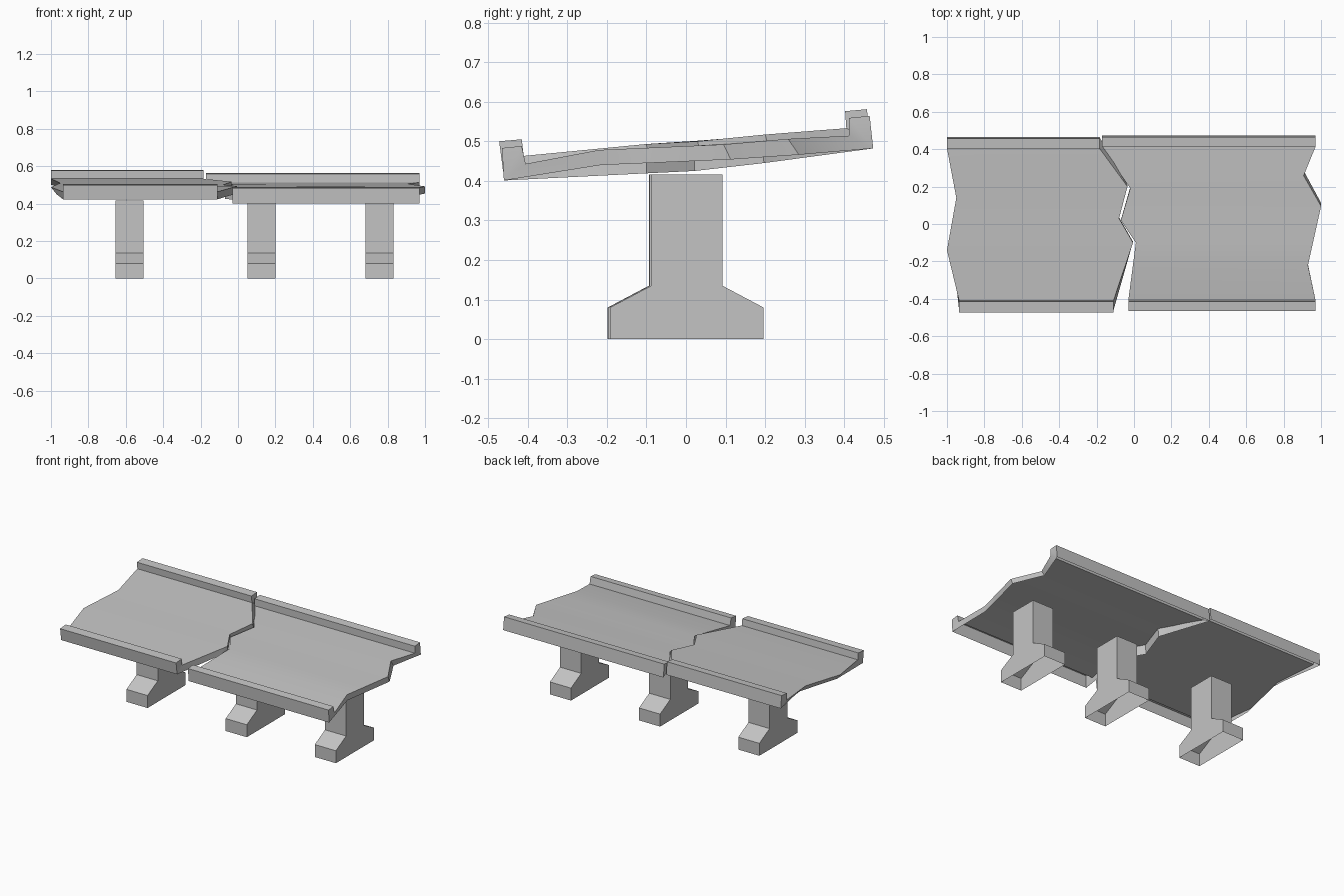
import bpy, bmesh, math

old = bpy.data.objects.get("Cube")
if old:
    bpy.data.objects.remove(old, do_unlink=True)

concrete = bpy.data.materials.new("grey_concrete")
concrete.use_nodes = True
grey = (0.55, 0.55, 0.55, 1)
concrete.diffuse_color = grey
concrete.node_tree.nodes["Principled BSDF"].inputs["Base Color"].default_value = grey


def finish(bm, name):
    bmesh.ops.recalc_face_normals(bm, faces=bm.faces)
    mesh = bpy.data.meshes.new(name)
    bm.to_mesh(mesh)
    bm.free()
    mesh.materials.append(concrete)
    obj = bpy.data.objects.new(name, mesh)
    bpy.context.collection.objects.link(obj)
    return obj


def resample(rows, y):
    # Interpolated row (x, top y, top z, bottom y, bottom z) at top position y
    for a, b in zip(rows, rows[1:]):
        if y <= b[1] + 1e-6:
            t = (y - a[1]) / (b[1] - a[1])
            return [p + (q - p) * t for p, q in zip(a, b)]
    return rows[-1]


def deck(name, left, right, front_rail, back_rail, undercut=0):
    """Broken shell, open underneath: jagged end rows, rails as top points.
    The left end wall slopes inward by undercut."""
    bm = bmesh.new()
    ys = sorted({r[1] for r in left + right})
    ends = []
    for rows, inset in ((left, undercut), (right, 0)):
        rs = [resample(rows, y) for y in ys]
        last = len(rs) - 1
        top = [bm.verts.new(r[:3]) for r in rs]
        bottom = [bm.verts.new((r[0] + (inset if 0 < i < last else 0), r[3], r[4]))
                  for i, r in enumerate(rs)]
        front = [bm.verts.new((rs[0][0], *p)) for p in front_rail]
        back = [bm.verts.new((rs[-1][0], *p)) for p in back_rail]
        # End faces: wall strip plus one face for each rail
        for i in range(last):
            bm.faces.new((top[i], top[i + 1], bottom[i + 1], bottom[i]))
        bm.faces.new((bottom[0], *front, top[0]))
        bm.faces.new((bottom[-1], *back, top[-1]))
        ends.append([bottom[-1]] + back + top[::-1] + front[::-1] + [bottom[0]])
    # Rails and road surface between the two ends
    a, b = ends
    for i in range(len(a) - 1):
        bm.faces.new((a[i], a[i + 1], b[i + 1], b[i]))
    obj = finish(bm, name)
    bpy.ops.object.select_all(action='DESELECT')
    obj.select_set(True)
    bpy.context.view_layer.objects.active = obj
    bpy.ops.object.shade_smooth_by_angle(angle=math.radians(30))


# Higher slab
deck("left_deck",
     [(-0.935, -0.41, 0.463, -0.462, 0.423), (-1.0, -0.14, 0.488, -0.15, 0.45),
      (-0.95, 0.14, 0.51, 0.15, 0.472), (-1.0, 0.405, 0.533, 0.465, 0.501)],
     [(-0.11, -0.41, 0.463, -0.462, 0.423), (-0.005, -0.1, 0.493, -0.095, 0.455),
      (-0.08, 0.03, 0.5, 0.035, 0.462), (-0.035, 0.2, 0.517, 0.21, 0.479),
      (-0.185, 0.405, 0.533, 0.465, 0.501)],
     [(-0.472, 0.5), (-0.415, 0.505)], [(0.457, 0.581), (0.402, 0.576)],
     undercut=0.03)

# Lower slab
deck("right_deck",
     [(-0.03, -0.405, 0.443, -0.46, 0.401), (0.01, -0.1, 0.482, -0.1, 0.419),
      (-0.07, 0.02, 0.488, 0.022, 0.425), (-0.02, 0.19, 0.501, 0.197, 0.445),
      (-0.17, 0.412, 0.514, 0.473, 0.482)],
     [(0.97, -0.405, 0.443, -0.46, 0.401), (0.93, -0.22, 0.478, -0.215, 0.44),
      (1.0, 0.095, 0.492, 0.113, 0.454), (0.907, 0.258, 0.506, 0.285, 0.466),
      (0.97, 0.412, 0.514, 0.473, 0.482)],
     [(-0.465, 0.483), (-0.415, 0.488)], [(0.464, 0.564), (0.412, 0.559)])


def pier(name, x, y):
    # Flared footing and column, open underneath
    half = [(0.194, 0), (0.194, 0.08), (0.09, 0.135), (0.09, 0.416)]
    outline = half + [(-p, z) for p, z in reversed(half)]
    bm = bmesh.new()
    near, far = [[bm.verts.new((x + s, y + p, z)) for p, z in outline]
                 for s in (-0.075, 0.075)]
    bm.faces.new(near)
    bm.faces.new(far)
    for i in range(len(outline) - 1):
        bm.faces.new((near[i], near[i + 1], far[i + 1], far[i]))
    finish(bm, name)


for name, x, y in (("left_pier", -0.58, -0.004), ("middle_pier", 0.125, -0.002),
                   ("right_pier", 0.756, 0.002)):
    pier(name, x, y)
